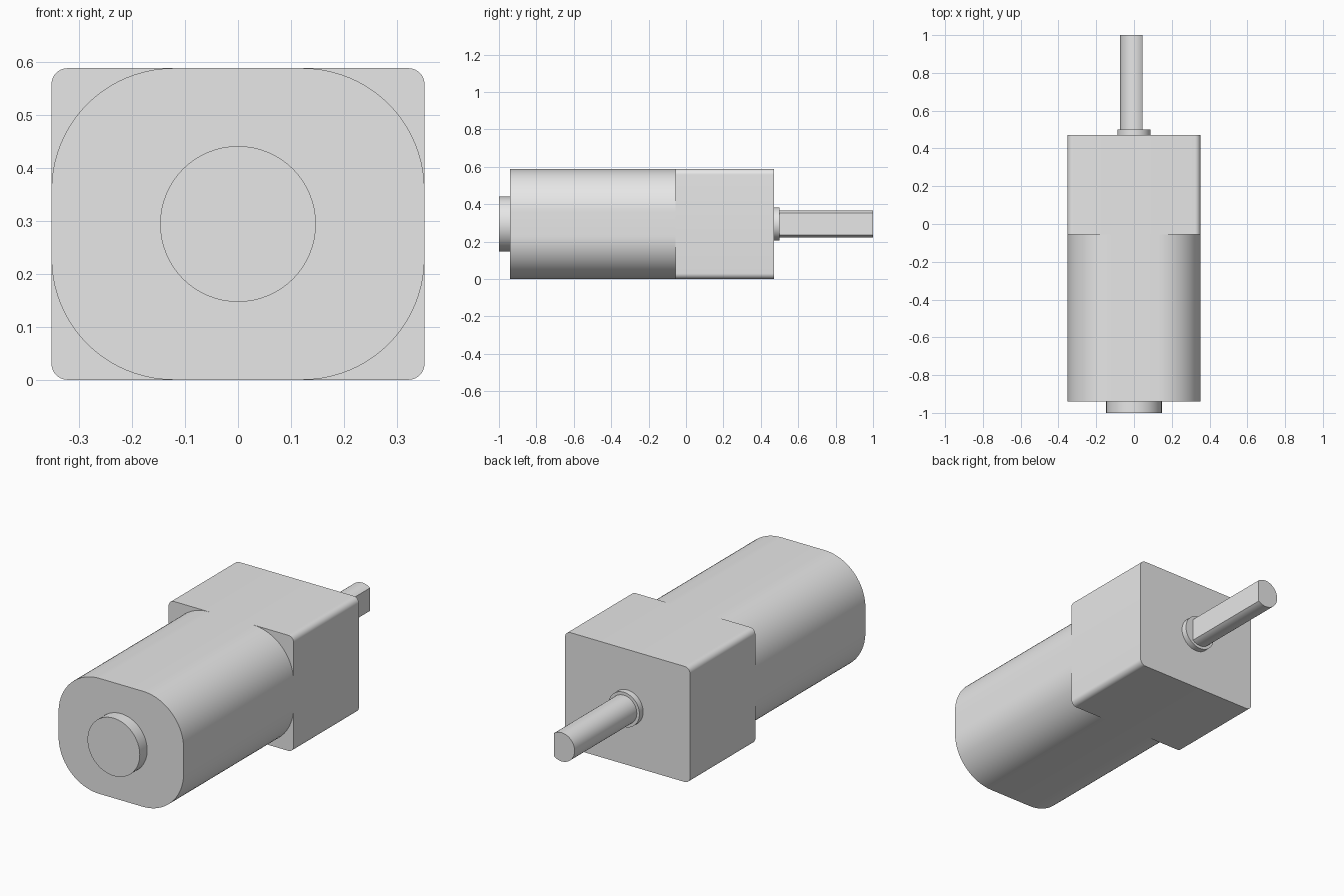
import bpy
import bmesh
from math import cos, sin, pi, radians, acos

cube = bpy.data.objects.get("Cube")
if cube:
    bpy.data.objects.remove(cube, do_unlink=True)

AXIS_Z = 0.294
HALF_W, HALF_H = 0.352, 0.294

grey = bpy.data.materials.new("light grey metal")
grey.use_nodes = True
colour = (0.8, 0.8, 0.8, 1)
grey.diffuse_color = colour
grey.node_tree.nodes["Principled BSDF"].inputs["Base Color"].default_value = colour


def arc(cx, cz, r, start, end, steps):
    """Points along an arc, both ends included."""
    return [(cx + r * cos(start + (end - start) * i / steps),
             cz + r * sin(start + (end - start) * i / steps)) for i in range(steps + 1)]


def rounded_rect(w, h, r, steps):
    pts = []
    for k, (sx, sz) in enumerate([(1, 1), (-1, 1), (-1, -1), (1, -1)]):
        pts += arc(sx * (w - r), sz * (h - r), r, k * pi / 2, (k + 1) * pi / 2, steps)
    return pts


def circle(r, steps=64):
    return arc(0, 0, r, 0, 2 * pi, steps)[:-1]


def extrude(name, profile, y0, y1):
    """Solid made by extruding an x-z profile along y."""
    bm = bmesh.new()
    face = bm.faces.new([bm.verts.new((x, y0, z + AXIS_Z)) for x, z in profile])
    side = bmesh.ops.extrude_face_region(bm, geom=[face])
    moved = [g for g in side["geom"] if isinstance(g, bmesh.types.BMVert)]
    bmesh.ops.translate(bm, verts=moved, vec=(0, y1 - y0, 0))
    bmesh.ops.recalc_face_normals(bm, faces=bm.faces)
    mesh = bpy.data.meshes.new(name)
    bm.to_mesh(mesh)
    bm.free()
    mesh.materials.append(grey)
    obj = bpy.data.objects.new(name, mesh)
    bpy.context.collection.objects.link(obj)
    bpy.ops.object.select_all(action="DESELECT")
    obj.select_set(True)
    bpy.context.view_layer.objects.active = obj
    bpy.ops.object.shade_smooth_by_angle(angle=radians(30))
    return obj


# Motor body and its rear bearing boss
extrude("motor_can", rounded_rect(HALF_W, HALF_H, 0.23, 20), -0.94, -0.055)
extrude("bearing_boss", circle(0.147), -1.0, -0.94)

# Gearbox block
extrude("gearbox", rounded_rect(HALF_W, HALF_H, 0.03, 8), -0.055, 0.47)

# Output collar and D-shaped shaft with its flat facing +x
extrude("shaft_collar", circle(0.088), 0.47, 0.50)
radius, flat = 0.073, 0.044
cut = acos(flat / radius)
extrude("output_shaft", arc(0, 0, radius, cut, 2 * pi - cut, 48), 0.50, 1.0)
